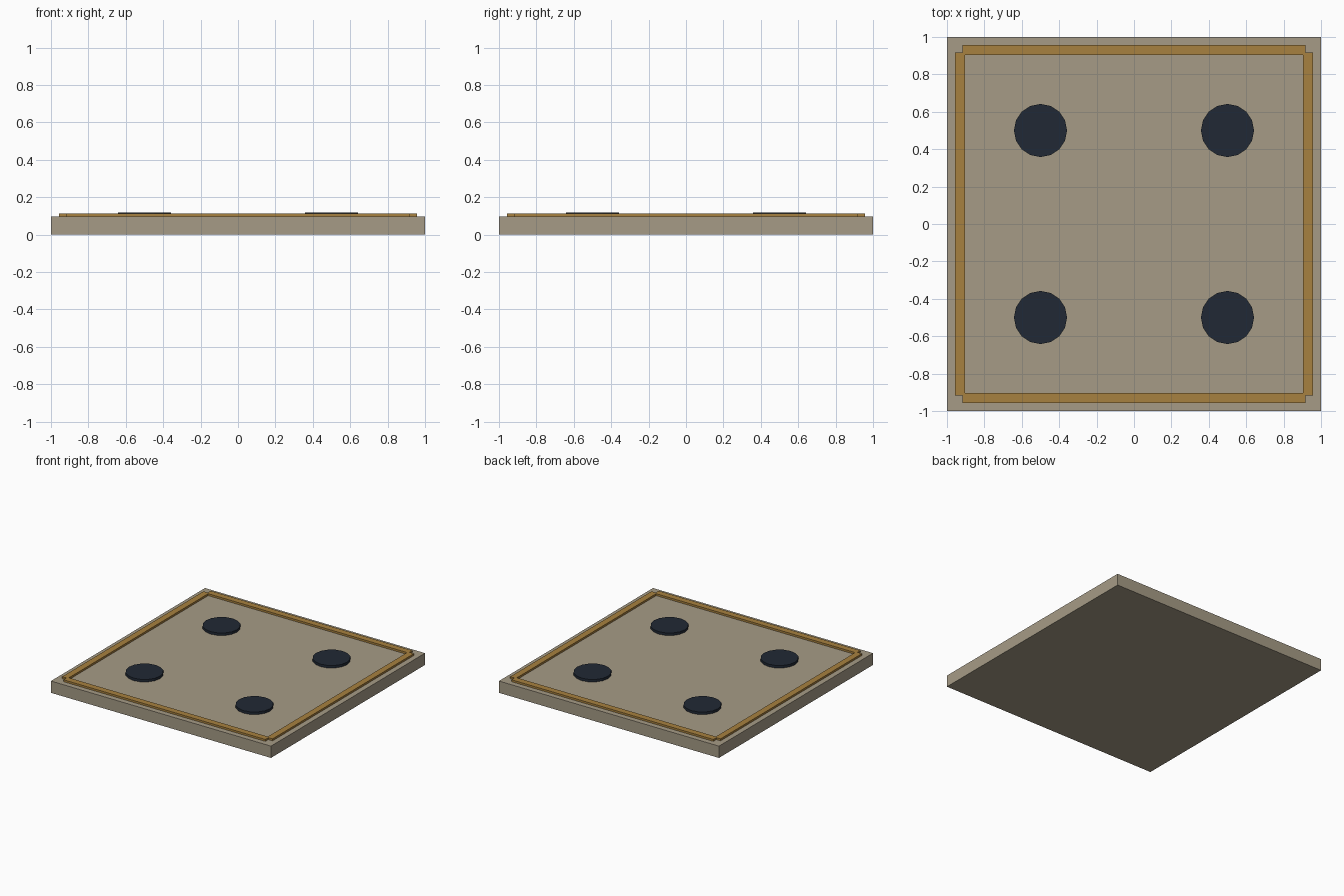
import bpy

if "Cube" in bpy.data.objects:
    bpy.data.objects.remove(bpy.data.objects["Cube"])

def material(name, color):
    m = bpy.data.materials.new(name)
    m.diffuse_color = (*color, 1)
    m.use_nodes = True
    m.node_tree.nodes["Principled BSDF"].inputs["Base Color"].default_value = m.diffuse_color
    return m

stone = material("stone", (0.38, 0.33, 0.24))
brass = material("brass", (0.39, 0.22, 0.05))
dark = material("dark", (0.015, 0.022, 0.035))

def box(name, center, size, mat):
    bpy.ops.mesh.primitive_cube_add(size=1, location=center)
    o = bpy.context.object
    o.name = name
    o.scale = size
    bpy.ops.object.transform_apply(location=False, rotation=False, scale=True)
    o.data.materials.append(mat)

# Floor slab
TOP = 0.097
box("slab", (0, 0, TOP / 2), (2, 2, TOP), stone)

# Raised border strips, leaving notched outer corners
length, width, height, offset = 1.835, 0.052, 0.016, 0.93
z = TOP + height / 2
for s, side in ((-1, "negative"), (1, "positive")):
    box("border_y_" + side, (0, s * offset, z), (length, width, height), brass)
    box("border_x_" + side, (s * offset, 0, z), (width, length, height), brass)

# Four dark round studs
for x in (-0.5, 0.5):
    for y in (-0.5, 0.5):
        bpy.ops.mesh.primitive_cylinder_add(vertices=16, radius=0.142, depth=0.021,
                                            location=(x, y, TOP + 0.0105))
        o = bpy.context.object
        o.name = "round_stud"
        o.data.materials.append(dark)
